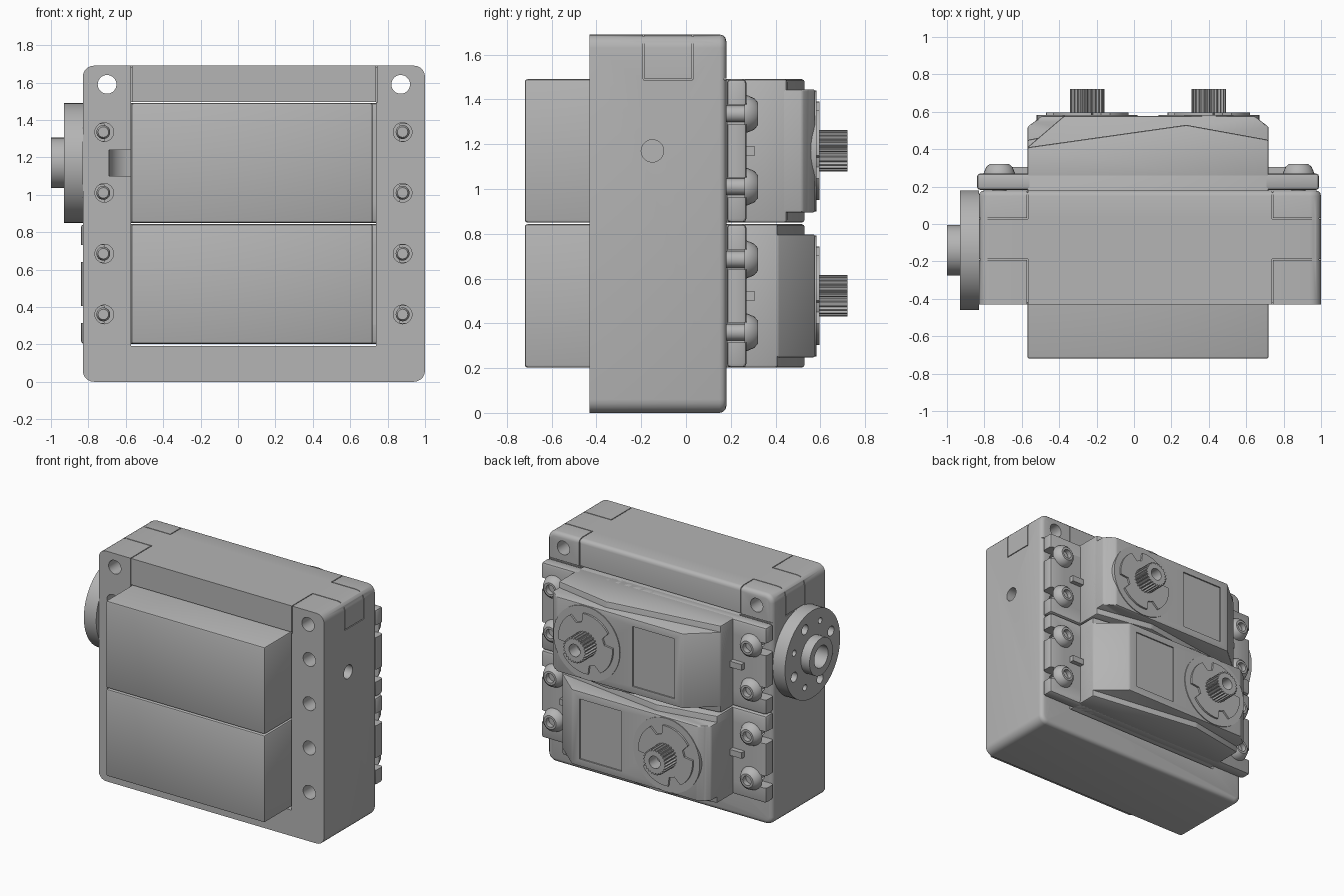
import bpy, bmesh
from math import pi, cos, sin
from mathutils import Matrix

if "Cube" in bpy.data.objects:
    bpy.data.objects.remove(bpy.data.objects["Cube"])

grey = bpy.data.materials.new("plain_grey")
grey.use_nodes = True
grey.diffuse_color = (0.46, 0.46, 0.46, 1)
grey.node_tree.nodes["Principled BSDF"].inputs["Base Color"].default_value = grey.diffuse_color
parts = []


def finish(name, bm, matrix=None):
    bmesh.ops.recalc_face_normals(bm, faces=bm.faces[:])
    if matrix:
        bm.transform(matrix)
    mesh = bpy.data.meshes.new(name)
    bm.to_mesh(mesh)
    bm.free()
    mesh.materials.append(grey)
    obj = bpy.data.objects.new(name, mesh)
    bpy.context.collection.objects.link(obj)
    parts.append(obj)
    return obj


def prism(name, pts, lo, hi, axis="y", bevel=0, matrix=None):
    """Extrude an outline along one axis."""
    place = {"x": lambda a, b, h: (h, a, b),
             "y": lambda a, b, h: (a, h, b),
             "z": lambda a, b, h: (a, b, h)}[axis]
    bm = bmesh.new()
    rings = [[bm.verts.new(place(a, b, h)) for a, b in pts] for h in (lo, hi)]
    for ring in rings:
        bm.faces.new(ring)
    n = len(pts)
    for i in range(n):
        j = (i + 1) % n
        bm.faces.new((rings[0][i], rings[0][j], rings[1][j], rings[1][i]))
    if bevel:
        bmesh.ops.bevel(bm, geom=bm.edges[:], offset=bevel, segments=2, profile=0.5, affect="EDGES")
    return finish(name, bm, matrix)


def box(name, x, y, z, bevel=0, matrix=None):
    x, y, z = sorted(x), sorted(y), sorted(z)
    outline = [(x[0], z[0]), (x[1], z[0]), (x[1], z[1]), (x[0], z[1])]
    return prism(name, outline, y[0], y[1], "y", bevel, matrix)


def circle(r, a=0, b=0, n=32):
    return [(a + r * cos(2 * pi * i / n), b + r * sin(2 * pi * i / n)) for i in range(n)]


def lathe(name, profile, matrix=None, steps=32):
    """Turn a (radius, height) profile around the y axis."""
    bm = bmesh.new()
    verts = [bm.verts.new((r, h, 0)) for r, h in profile]
    edges = [bm.edges.new(pair) for pair in zip(verts, verts[1:])]
    bmesh.ops.spin(bm, geom=verts + edges, cent=(0, 0, 0), axis=(0, 1, 0),
                   angle=2 * pi, steps=steps, use_duplicate=False)
    bmesh.ops.remove_doubles(bm, verts=bm.verts[:], dist=0.0005)
    return finish(name, bm, matrix)


def cut(obj, cutters):
    for cutter in cutters:
        cutter.hide_render = True
        mod = obj.modifiers.new("cut", "BOOLEAN")
        mod.operation, mod.solver, mod.object = "DIFFERENCE", "EXACT", cutter
        bpy.context.view_layer.objects.active = obj
        bpy.ops.object.modifier_apply(modifier=mod.name)
        parts.remove(cutter)
        bpy.data.objects.remove(cutter)


# Housing block: rounded corners, softened back rim, sharp front
bm = bmesh.new()
bmesh.ops.create_cube(bm, size=1)
bm.transform(Matrix.Translation((0.085, -0.125, 0.845)) @ Matrix.Diagonal((1.83, 0.61, 1.69, 1)))
along_y = [e for e in bm.edges if abs(e.verts[0].co.y - e.verts[1].co.y) > 0.1]
bmesh.ops.bevel(bm, geom=along_y, offset=0.06, segments=5, profile=0.5, affect="EDGES")
rim = [e for e in bm.edges if all(v.co.y > 0.17 for v in e.verts)]
bmesh.ops.bevel(bm, geom=rim, offset=0.03, segments=3, profile=0.5, affect="EDGES")
housing = finish("housing", bm)

cutters = [box("opening", (-0.572, 0.737), (-0.6, 0.4), (0.19, 1.497)),
           prism("wire_pocket", circle(0.12, -0.57, -0.43), 1.1, 1.24, "z"),
           prism("side_hole", circle(0.05, -0.15, 1.17), 0.85, 1.1, "x")]
screw_heights = (0.36, 0.685, 1.01, 1.335)
for x in (-0.715, 0.88):
    for z in screw_heights:
        cutters.append(prism("screw_hole", circle(0.05, x, z), -0.6, 0.4))
for x in (-0.7, 0.87):
    cutters.append(prism("corner_hole", circle(0.05, x, 1.59), -0.6, 0.4))

# Seams around the corner inserts
w, deep, top, shelf, seam = 0.003, 0.01, 1.69, 1.49, 0.26
for s in (-1, 1):
    def groove(d, y, z):
        cutters.append(box("seam", [0.085 + s * (0.915 - v) for v in d], y, z))
    line, skin, cap = (seam - w, seam + w), (-deep, deep), (top - deep, top + deep)
    for y0, y1, face in ((-0.44, -0.19, -0.43), (0.03, 0.19, 0.18)):
        groove(line, (y0, y1), cap)
        groove(line, (face - deep, face + deep), (shelf, top + deep))
    for y in (-0.19, 0.03):
        groove((-deep, seam + w), (y - w, y + w), cap)
        groove(skin, (y - w, y + w), (shelf, top + deep))
    groove(skin, (-0.19, 0.03), (shelf - w, shelf + w))
    groove((-deep, seam), (0.17, 0.19), (shelf - w, shelf + w))
cut(housing, cutters)


# Servo motors: the lower one is the upper one turned half way round
def servo(tag, height, turn):
    m = Matrix.Translation((0.075, 0, height)) @ Matrix.Rotation(turn, 4, "Y")
    end, half = 0.645, 0.32
    box(tag + "_motor_case", (-end, end), (-0.72, 0.27), (-half, half), 0.012, m)

    # mounting flange with slots open to the outside
    flange = box(tag + "_flange", (-0.915, 0.915), (0.182, 0.27), (-half, half), 0.018)
    cut(flange, [box("slot", (s * 0.79, s), (0.1, 0.4), (z - 0.045, z + 0.045))
                 for s in (-1, 1) for z in (-0.163, 0.163)])
    flange.data.transform(m)
    for s in (-1, 1):
        box(tag + "_flange_rib", (s * 0.6, s * 0.74), (0.25, 0.305), (-0.022, 0.022), 0, m)

    # gear case: full width under a peaked shoulder, then a narrower cover
    prism(tag + "_gear_case", [(-end, 0.2), (-end, 0.41), (0.205, 0.53), (end, 0.45), (end, 0.2)],
          -half, half, "z", 0.012, m)
    cover = prism(tag + "_cover", [(-end, 0.25), (-end, 0.41), (-0.45, 0.577), (0.57, 0.577),
                                   (0.61, 0.545), (end, 0.52), (end, 0.25)],
                  -0.275, 0.275, "z", 0.01)
    cut(cover, [box("label_recess", (-0.385, -0.045), (0.567, 0.7), (-0.22, 0.22))])
    cover.data.transform(m)

    # output boss, notched collar and toothed shaft
    at = m @ Matrix.Translation((0.325, 0, 0))
    prism(tag + "_boss", circle(0.27, n=48), 0.54, 0.583, matrix=at)
    collar = []
    for i in range(64):
        a = 2 * pi * i / 64
        r = 0.155 if (i + 5) % 16 < 4 else 0.22
        collar.append((r * cos(a), r * sin(a)))
    prism(tag + "_collar", collar, 0.57, 0.597, matrix=at)
    teeth = []
    for i in range(96):
        a, r = 2 * pi * i / 96, 0.093 if i % 4 < 2 else 0.081
        teeth.append((r * cos(a), r * sin(a)))
    shaft = prism(tag + "_output_shaft", teeth, 0.58, 0.722)
    cut(shaft, [prism("bore", circle(0.045), 0.63, 0.8)])
    shaft.data.transform(at)


servo("upper", 1.17, 0)
servo("lower", 0.5225, pi)

# Mounting screws with domed heads and sockets
screw = [(0, 0.285), (0.034, 0.285), (0.034, 0.322), (0.05, 0.322), (0.07, 0.305),
         (0.084, 0.272), (0.084, 0.262), (0.037, 0.262), (0.037, -0.32), (0.028, -0.335), (0, -0.335)]
for x in (-0.72, 0.88):
    for z in screw_heights:
        lathe("mounting_screw", screw, Matrix.Translation((x, 0, z)), 24)

# Round horn on the right side, its axis along x
horn = lathe("round_horn", [(0, 0), (0.32, 0), (0.32, 0.1), (0.135, 0.1), (0.135, 0.17),
                            (0.08, 0.17), (0.08, 0.05), (0, 0.05)], steps=64)
holes = []
for i in range(8):
    a = pi * i / 4 + pi / 8
    holes.append(prism("horn_hole", circle(0.036 if i % 2 else 0.022, 0.23 * cos(a), 0.23 * sin(a), 20),
                       0.02, 0.3))
cut(horn, holes)
horn.data.transform(Matrix.Translation((-0.83, -0.14, 1.17)) @ Matrix.Rotation(pi / 2, 4, "Z"))

# Smooth curved surfaces, keep edges crisp
bpy.ops.object.select_all(action="DESELECT")
for obj in parts:
    obj.select_set(True)
bpy.context.view_layer.objects.active = housing
bpy.ops.object.shade_smooth_by_angle(angle=0.6)
